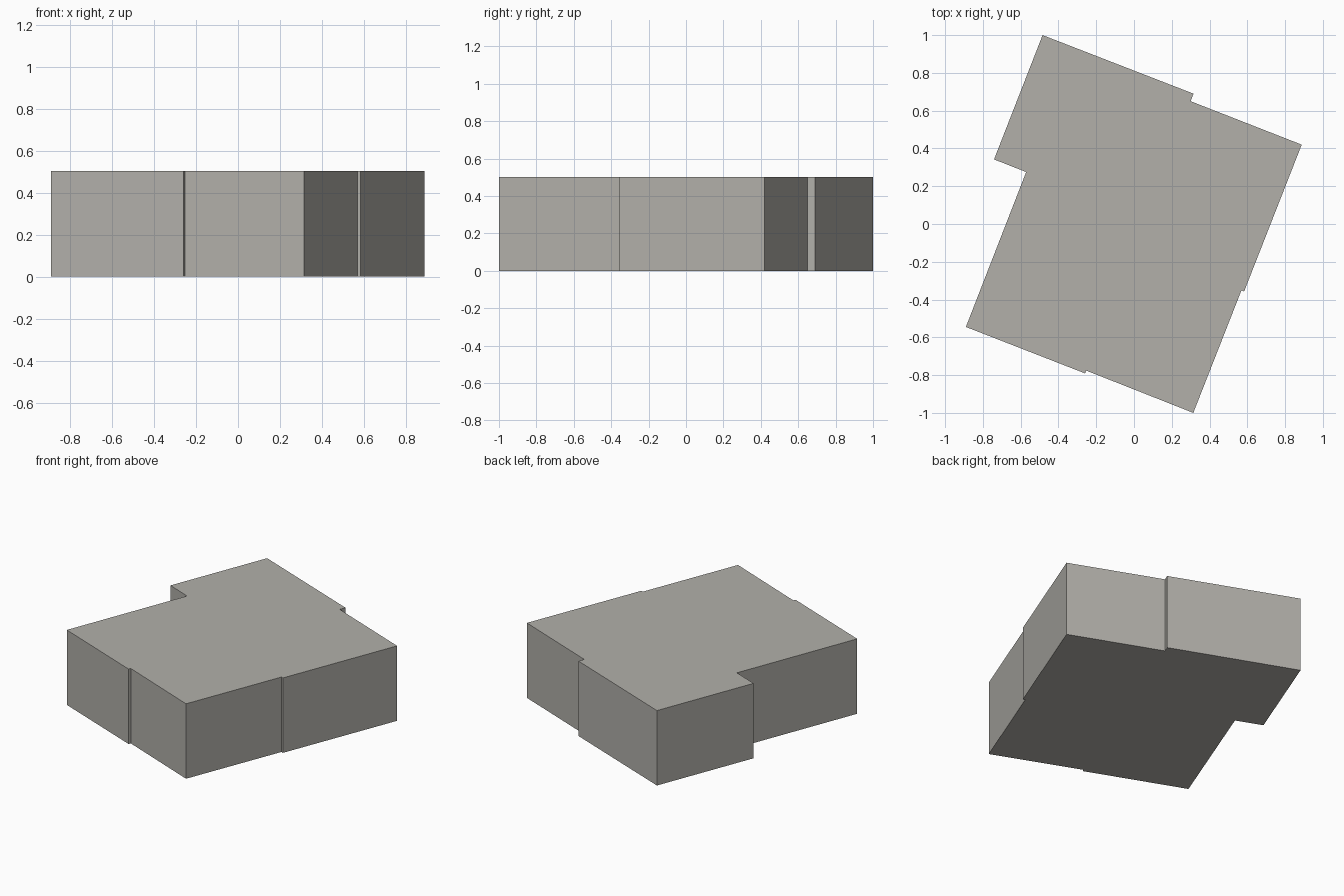
import bpy, bmesh

if "Cube" in bpy.data.objects:
    bpy.data.objects.remove(bpy.data.objects["Cube"])

HEIGHT = 0.503

# Footprint of the block, clockwise from the rear corner
FOOTPRINT = [
    (-0.484, 1.0), (0.315, 0.69), (0.30, 0.65), (0.888, 0.42),
    (0.583, -0.357), (0.569, -0.351), (0.314, -1.0),
    (-0.253, -0.776), (-0.259, -0.791), (-0.89, -0.545),
    (-0.571, 0.275), (-0.741, 0.342),
]

# Single warm grey
grey = bpy.data.materials.new("warm_grey")
grey.diffuse_color = (0.445, 0.434, 0.402, 1.0)
grey.use_nodes = True
grey.node_tree.nodes["Principled BSDF"].inputs["Base Color"].default_value = grey.diffuse_color

# Extrude the footprint into a solid block
bm = bmesh.new()
base = bm.faces.new([bm.verts.new((x, y, 0)) for x, y in FOOTPRINT])
top = bmesh.ops.extrude_face_region(bm, geom=[base], use_keep_orig=True)
verts = [g for g in top["geom"] if isinstance(g, bmesh.types.BMVert)]
bmesh.ops.translate(bm, verts=verts, vec=(0, 0, HEIGHT))
bmesh.ops.recalc_face_normals(bm, faces=bm.faces)

mesh = bpy.data.meshes.new("building_block")
bm.to_mesh(mesh)
bm.free()
mesh.materials.append(grey)
block = bpy.data.objects.new("building_block", mesh)
bpy.context.collection.objects.link(block)
